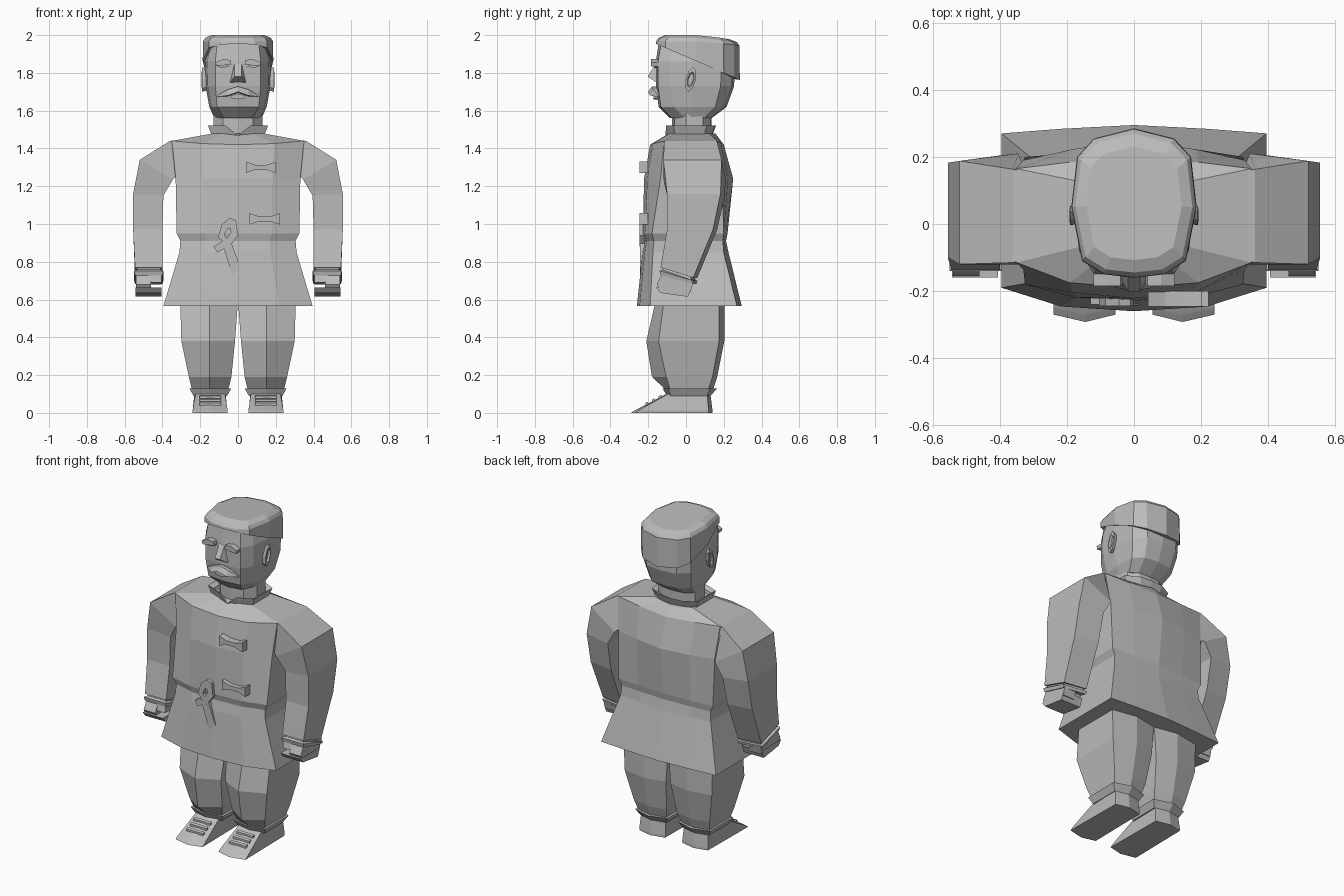
import bpy, bmesh, math
from mathutils import Vector

if "Cube" in bpy.data.objects:
    bpy.data.objects.remove(bpy.data.objects["Cube"])

grey = bpy.data.materials.new("plain grey")
grey.use_nodes = True
GREY = (0.5, 0.5, 0.5, 1)
grey.diffuse_color = GREY
grey.node_tree.nodes["Principled BSDF"].inputs["Base Color"].default_value = GREY


def finish(name, bm):
    bmesh.ops.recalc_face_normals(bm, faces=bm.faces)
    me = bpy.data.meshes.new(name)
    bm.to_mesh(me)
    bm.free()
    me.materials.append(grey)
    ob = bpy.data.objects.new(name, me)
    bpy.context.collection.objects.link(ob)
    return ob


def loft(name, rings, side=1, caps=True):
    """Skin a list of equal-length rings; side=-1 flips x."""
    bm = bmesh.new()
    vs = [[bm.verts.new((x * side, y, z)) for x, y, z in r] for r in rings]
    n = len(rings[0])
    for a, b in zip(vs, vs[1:]):
        for i in range(n):
            j = (i + 1) % n
            bm.faces.new((a[i], a[j], b[j], b[i]))
    if caps:
        bm.faces.new(vs[0])
        bm.faces.new(vs[-1])
    return finish(name, bm)


def sym(half):
    """Half ring from front centre to back centre, completed by mirroring."""
    return half + [(-x, y, z) for x, y, z in reversed(half[1:-1])]


def prism_x(name, yz, x0, x1, side=1):
    return loft(name, [[(x, y, z) for y, z in yz] for x in (x0, x1)], side)


def prism_y(name, xz, y0, y1, side=1):
    return loft(name, [[(x, y, z) for x, z in xz] for y in (y0, y1)], side)


# Tunic body: z, half width, front centre, front corner, back corner, back centre, centre z drop
def body_ring(z, w, fc, fs, bs, bc, drop=0.0):
    m = w * 0.55
    f = fc + (fs - fc) * 0.2
    b = bc + (bs - bc) * 0.45
    return sym([(0, fc, z - drop), (m, f, z - drop * 0.7), (w, fs, z),
                (w, bs, z), (m, b, z - drop * 0.5), (0, bc, z - drop)])


loft("tunic", [body_ring(*r) for r in (
    (0.565, 0.395, -0.26, -0.19, 0.27, 0.295),
    (0.85, 0.31, -0.23, -0.175, 0.20, 0.225),
    (0.91, 0.305, -0.218, -0.17, 0.195, 0.212),
    (0.95, 0.325, -0.228, -0.18, 0.20, 0.22),
    (1.24, 0.33, -0.222, -0.135, 0.19, 0.25),
    (1.44, 0.35, -0.19, -0.115, 0.165, 0.20, 0.02),
    (1.48, 0.13, -0.09, -0.06, 0.12, 0.155))])

# Neck and flared collar with a front notch
loft("neck", [sym([(0, -0.075, z), (0.08, -0.06, z), (0.13, 0.0, z), (0.125, 0.09, z),
                   (0.07, 0.13, z), (0, 0.135, z)]) for z in (1.44, 1.6)])


def collar_ring(s, z, notch):
    return sym([(0, -0.1 * s, notch), (0.06 * s, -0.095 * s, z), (0.145 * s, -0.06 * s, z),
                (0.145 * s, 0.1 * s, z), (0.07 * s, 0.14 * s, z), (0, 0.145 * s, z)])


loft("collar", [collar_ring(0.95, 1.465, 1.44), collar_ring(1.1, 1.522, 1.468),
                collar_ring(0.9, 1.505, 1.46)], caps=False)


# Head: z, half width, front, back, face half width
def head_ring(z, w, f, b, c):
    return sym([(0, f, z), (c, f + 0.012, z), (w * 0.93, f + 0.08, z), (w, 0.03, z),
                (w * 0.95, b * 0.72, z), (w * 0.6, b * 0.95, z), (0, b, z)])


loft("head", [head_ring(*r) for r in (
    (1.56, 0.125, -0.085, 0.135, 0.075),
    (1.62, 0.152, -0.145, 0.215, 0.11),
    (1.73, 0.172, -0.16, 0.255, 0.12),
    (1.86, 0.176, -0.16, 0.258, 0.12),
    (1.955, 0.15, -0.145, 0.22, 0.11))])


# Tilted cap
def cap_ring(s, z=None, dz=0.0):
    pts = [(0, -0.16), (0.09, -0.15), (0.155, -0.11), (0.187, 0.05), (0.17, 0.2),
           (0.12, 0.255), (0, 0.285)]
    out = []
    for x, y in pts:
        low = 1.95 - (y + 0.15) * 0.43
        y2 = 0.06 + (y - 0.06) * s
        out.append((x * s, y2, (z - max(0, y - 0.1) * 0.12 if z else low + dz)))
    return sym(out)


loft("cap", [cap_ring(0.88, dz=0.004), cap_ring(1.0, dz=0.0), cap_ring(0.99, z=1.967),
             cap_ring(0.93, z=1.985), cap_ring(0.76, z=2.0)])

# Nose
bm = bmesh.new()
nose = [bm.verts.new(p) for p in ((-0.018, -0.15, 1.865), (0.018, -0.15, 1.865), (0.045, -0.15, 1.745),
                                  (-0.045, -0.15, 1.745), (-0.018, -0.203, 1.78), (0.018, -0.203, 1.78))]
for f in ((0, 1, 5, 4), (1, 2, 5), (0, 4, 3), (4, 5, 2, 3), (0, 3, 2, 1)):
    bm.faces.new([nose[i] for i in f])
finish("nose", bm)

# Fastener bows on the chest
BOW = [(-0.08, -0.03), (-0.03, -0.013), (0.03, -0.013), (0.08, -0.03),
       (0.08, 0.03), (0.03, 0.013), (-0.03, 0.013), (-0.08, 0.03)]
for label, cx, cz in (("upper", 0.122, 1.3), ("lower", 0.142, 1.027)):
    prism_y(label + "_fastener", [(cx + x, cz + z) for x, z in BOW], -0.246, -0.2)

# Belt knot: a loop with two loose ends
OUTER = [(-0.105, 0.93), (-0.085, 1.0), (-0.045, 1.032), (-0.01, 1.02), (0.0, 0.94), (-0.045, 0.88)]
INNER = [(-0.07, 0.935), (-0.068, 0.955), (-0.055, 0.975), (-0.04, 0.975), (-0.038, 0.955), (-0.058, 0.925)]
loops = [[(x, y, z) for x, z in p] for p, y in
         ((OUTER, -0.215), (OUTER, -0.245), (INNER, -0.245), (INNER, -0.215))]
loft("belt_loop", loops, caps=False)
prism_y("belt_tail", [(-0.085, 0.90), (-0.035, 0.90), (0.015, 0.765), (-0.03, 0.73)], -0.243, -0.22)
prism_y("belt_stub", [(-0.07, 0.92), (-0.13, 0.88), (-0.11, 0.85), (-0.05, 0.88)], -0.24, -0.205)

for side, pre in ((1, "left_"), (-1, "right_")):
    # Face details
    prism_y(pre + "brow", [(0.035, 1.845), (0.115, 1.835), (0.12, 1.855), (0.08, 1.873), (0.04, 1.868)],
            -0.185, -0.13, side)
    prism_y(pre + "eye", [(0.045, 1.835), (0.08, 1.826), (0.11, 1.833), (0.08, 1.845)], -0.167, -0.13, side)
    loft(pre + "moustache", [
        [(0, -0.14, 1.695), (0, -0.2, 1.70), (0, -0.18, 1.728), (0, -0.14, 1.728)],
        [(0.055, -0.13, 1.675), (0.055, -0.19, 1.68), (0.055, -0.175, 1.712), (0.055, -0.13, 1.712)],
        [(0.105, -0.12, 1.672), (0.105, -0.15, 1.674), (0.105, -0.15, 1.684), (0.105, -0.12, 1.684)]], side)
    prism_y(pre + "lip", [(0, 1.66), (0.035, 1.664), (0.04, 1.68), (0, 1.69)], -0.172, -0.13, side)

    # Ear: tilted oval with a hollow
    def ear_ring(s, x):
        r = []
        for k in range(8):
            a = k * math.tau / 8
            u, v = 0.027 * s * math.cos(a), 0.065 * s * math.sin(a)
            r.append((x, 0.025 + u + 0.2 * v, 1.765 + v))
        return r
    loft(pre + "ear", [ear_ring(0.85, 0.155), ear_ring(1, 0.19), ear_ring(0.65, 0.192),
                       ear_ring(0.5, 0.18)], side)

    # Sleeve: inner x,z / outer x,z / front y / back y / drop of the back edge
    def sleeve_ring(xi, zi, xo, zo, f, b, d=0.0):
        return [(xi, f, zi), (xo, f, zo), (xo, b - 0.012, zo - d), (xi, b + 0.01, zi - d)]
    loft(pre + "sleeve", [sleeve_ring(*r) for r in (
        (0.30, 1.25, 0.30, 1.445, -0.10, 0.16),
        (0.335, 1.245, 0.36, 1.44, -0.115, 0.175),
        (0.345, 1.235, 0.52, 1.34, -0.12, 0.20),
        (0.395, 1.15, 0.555, 1.16, -0.10, 0.195),
        (0.40, 0.97, 0.555, 0.97, -0.10, 0.155),
        (0.40, 0.77, 0.545, 0.77, -0.135, 0.05, 0.055))], side)
    loft(pre + "cuff", [sleeve_ring(*r) for r in (
        (0.415, 0.78, 0.53, 0.78, -0.12, 0.035, 0.055),
        (0.41, 0.758, 0.535, 0.758, -0.125, 0.04, 0.055),
        (0.395, 0.752, 0.55, 0.752, -0.14, 0.05, 0.052),
        (0.40, 0.728, 0.545, 0.728, -0.135, 0.045, 0.045))], side)

    # Fist: palm, curled fingers and thumb
    prism_x(pre + "palm", [(-0.125, 0.74), (0.04, 0.70), (0.025, 0.64), (-0.13, 0.64), (-0.155, 0.68)],
            0.46, 0.54, side)
    prism_x(pre + "fingers", [(-0.16, 0.665), (0.03, 0.665), (0.01, 0.615), (-0.135, 0.635)],
            0.405, 0.542, side)
    prism_x(pre + "thumb", [(-0.13, 0.735), (0.02, 0.70), (0.01, 0.68), (-0.14, 0.69)],
            0.405, 0.475, side)

    # Trouser leg: z, inner x, outer x, front ridge, front corner, back corner, back ridge
    def leg_ring(z, xi, xo, f, fc, bc, b):
        m = 0.15
        return [(m, f, z), (xo, fc, z), (xo, bc, z), (m, b, z), (xi, bc, z), (xi, fc, z)]
    loft(pre + "trouser_leg", [leg_ring(*r) for r in (
        (0.62, 0.0, 0.305, -0.16, -0.11, 0.17, 0.2),
        (0.565, 0.002, 0.305, -0.167, -0.12, 0.175, 0.203),
        (0.38, 0.016, 0.30, -0.21, -0.145, 0.175, 0.203),
        (0.19, 0.035, 0.26, -0.18, -0.105, 0.14, 0.165),
        (0.13, 0.05, 0.245, -0.115, -0.085, 0.12, 0.145))], side)

    # Flared trouser hem
    loft(pre + "trouser_hem", [leg_ring(*r) for r in (
        (0.13, 0.035, 0.258, -0.125, -0.095, 0.13, 0.165),
        (0.09, 0.058, 0.235, -0.10, -0.08, 0.11, 0.13))], side)

    # Shoe: pointed sole rising to the ankle
    loft(pre + "shoe", [
        [(0.145, -0.292, 0), (0.24, -0.27, 0), (0.235, 0.12, 0), (0.15, 0.14, 0), (0.06, 0.12, 0), (0.055, -0.27, 0)],
        [(0.145, -0.27, 0.014), (0.24, -0.25, 0.014), (0.237, 0.12, 0.014), (0.15, 0.14, 0.014),
         (0.058, 0.12, 0.014), (0.055, -0.25, 0.014)],
        [(0.145, -0.105, 0.10), (0.225, -0.095, 0.10), (0.23, 0.11, 0.11), (0.15, 0.128, 0.11),
         (0.065, 0.11, 0.11), (0.068, -0.095, 0.10)]], side)

    # Laces
    for k in range(3):
        y, z = -0.215 + 0.035 * k, 0.045 + 0.018 * k
        prism_x(pre + "lace_%d" % (k + 1), [(y, z - 0.006), (y, z + 0.008), (y + 0.014, z + 0.014),
                                            (y + 0.014, z)], 0.09, 0.205, side)
